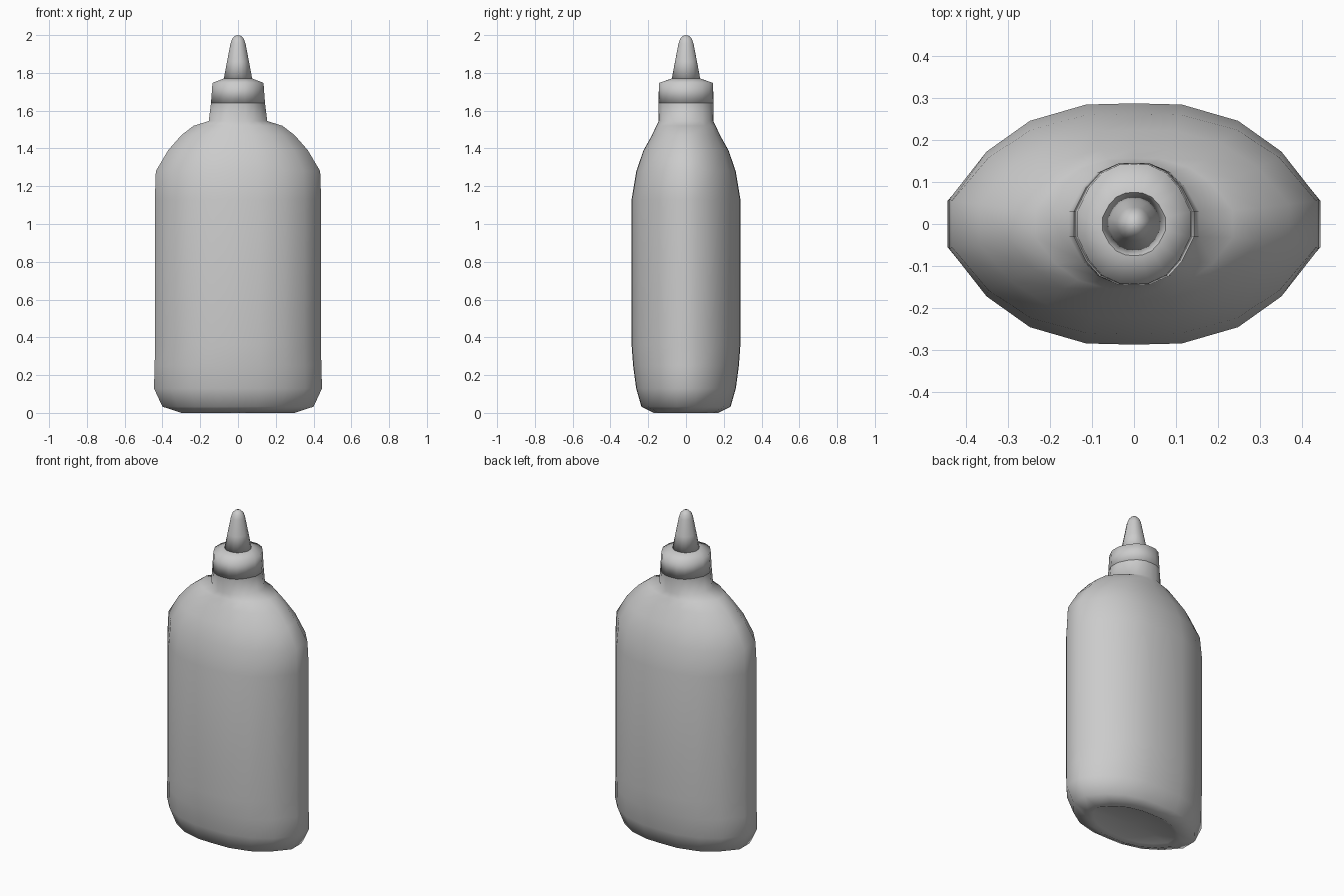
import bpy
import bmesh

cube = bpy.data.objects.get("Cube")
if cube:
    bpy.data.objects.remove(cube, do_unlink=True)

# One plain grey plastic
grey = bpy.data.materials.new("grey_plastic")
grey.use_nodes = True
grey.diffuse_color = (0.6, 0.6, 0.6, 1)
bsdf = next(n for n in grey.node_tree.nodes if n.type == 'BSDF_PRINCIPLED')
bsdf.inputs["Base Color"].default_value = grey.diffuse_color

# Unit cross-section: one quarter mirrored into a closed 18-sided oval
QUARTER = [(1, 0.21), (0.80, 0.60), (0.565, 0.855), (0.26, 0.99)]
half = QUARTER + [(0, 1)] + [(-x, y) for x, y in reversed(QUARTER)]
OVAL = half + [(-x, -y) for x, y in half]


def loft(name, sections, bottom=None, top=None):
    """Skin ovals given as (half width, half depth, height); close ends with a fan."""
    bm = bmesh.new()
    rings = [[bm.verts.new((x * w, y * d, z)) for x, y in OVAL]
             for w, d, z in sections]
    n = len(OVAL)
    for low, high in zip(rings, rings[1:]):
        for i in range(n):
            j = (i + 1) % n
            bm.faces.new((low[i], low[j], high[j], high[i]))
    for ring, z in ((rings[0], bottom), (rings[-1], top)):
        if z is not None:
            tip = bm.verts.new((0, 0, z))
            for i in range(n):
                bm.faces.new((ring[i], ring[(i + 1) % n], tip))
    bmesh.ops.recalc_face_normals(bm, faces=bm.faces)
    for face in bm.faces:
        face.smooth = True
    mesh = bpy.data.meshes.new(name)
    bm.to_mesh(mesh)
    bm.free()
    mesh.materials.append(grey)
    obj = bpy.data.objects.new(name, mesh)
    bpy.context.collection.objects.link(obj)
    return obj


# Body: dished base, flat oval sides, rounded shoulders and neck
loft("bottle_body", [
    (0.27, 0.15, 0.012), (0.30, 0.17, 0.0), (0.40, 0.236, 0.033),
    (0.445, 0.264, 0.13), (0.441, 0.28, 0.25), (0.44, 0.288, 0.36),
    (0.44, 0.288, 1.13), (0.435, 0.263, 1.28), (0.37, 0.225, 1.39),
    (0.30, 0.18, 1.47), (0.235, 0.157, 1.52), (0.155, 0.145, 1.545),
    (0.143, 0.146, 1.64)], bottom=0.016)

# Cap: slightly tapered collar with a sloping top
loft("cap", [
    (0.143, 0.146, 1.64), (0.135, 0.143, 1.747), (0.076, 0.076, 1.77)],
    bottom=1.64, top=1.772)

# Nozzle: narrow cone with a rounded tip
loft("nozzle", [
    (0.076, 0.076, 1.765), (0.058, 0.058, 1.86), (0.04, 0.04, 1.955),
    (0.031, 0.031, 1.98), (0.016, 0.016, 1.996)], bottom=1.765, top=2.0)
